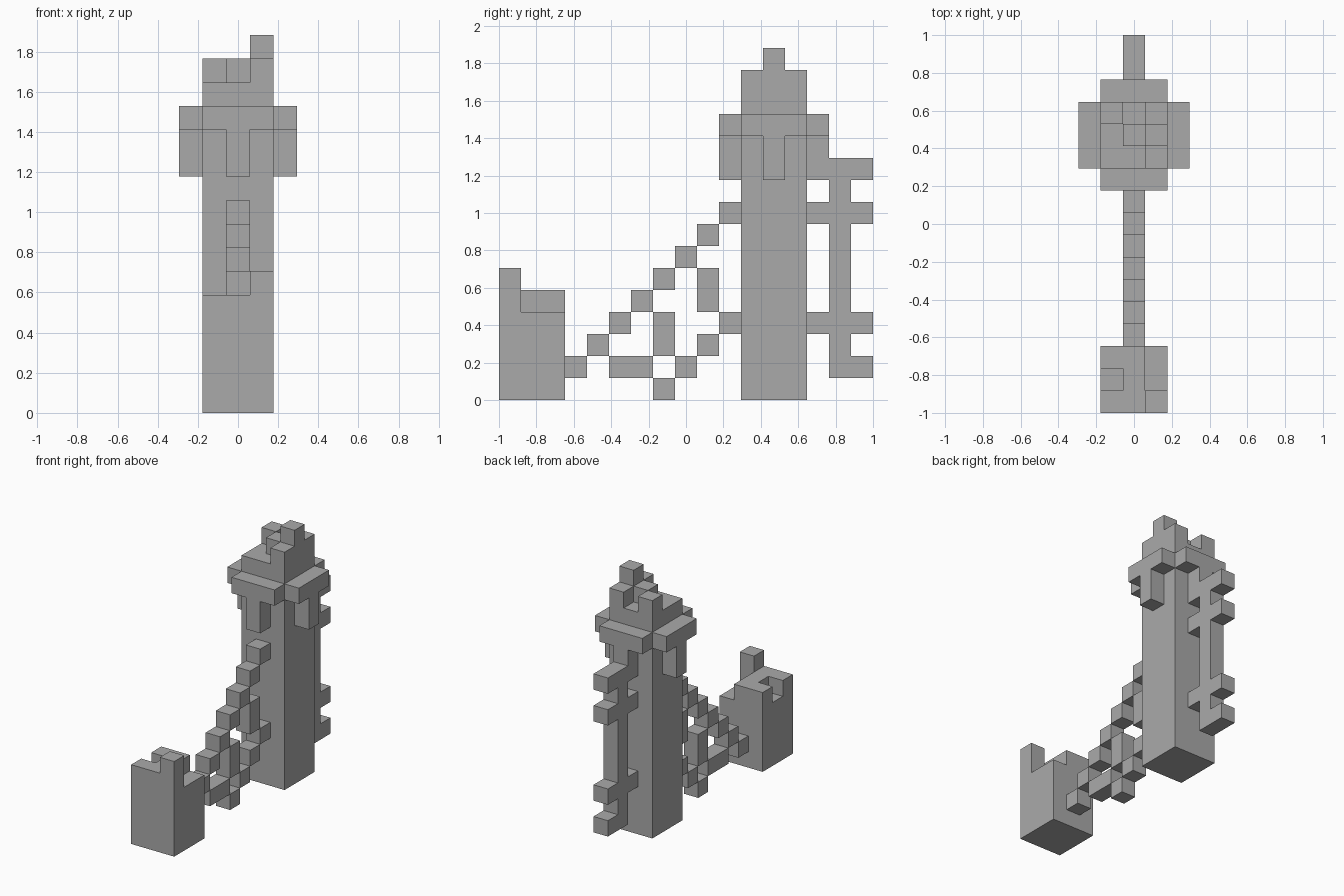
import bpy
import bmesh
from mathutils import Matrix, Vector

U = 2 / 17  # edge length of one block

old = bpy.data.objects.get("Cube")
if old:
    bpy.data.objects.remove(old, do_unlink=True)

stone = bpy.data.materials.new("grey_stone")
stone.use_nodes = True
GREY = (0.4, 0.4, 0.4, 1)
stone.diffuse_color = GREY
stone.node_tree.nodes["Principled BSDF"].inputs["Base Color"].default_value = GREY


def span(x, y, z):
    """Box from inclusive block ranges; a single number means one block."""
    return [r if isinstance(r, tuple) else (r, r) for r in (x, y, z)]


def build(name, boxes):
    """One object made of boxes; x is counted from the middle, y from the front, z from the ground."""
    bm = bmesh.new()
    for box in boxes:
        size = Vector([b - a + 1 for a, b in box]) * U
        mid = Vector([(a + b) / 2 for a, b in box])
        centre = Vector((mid.x, mid.y - 8, mid.z + 0.5)) * U
        bmesh.ops.create_cube(bm, size=1, matrix=Matrix.Translation(centre) @ Matrix.Diagonal(size).to_4x4())
    mesh = bpy.data.meshes.new(name)
    bm.to_mesh(mesh)
    bm.free()
    mesh.materials.append(stone)
    obj = bpy.data.objects.new(name, mesh)
    bpy.context.collection.objects.link(obj)


WIDE = (-1, 1)

# Small ruined front tower: solid body, uneven broken top
build("front_tower", [span(WIDE, (0, 2), (0, 3))])
build("front_tower_broken_top", [
    span((-1, 0), 0, 4),
    span(1, 0, (4, 5)),
    span(0, 1, 4),
    span((-1, 0), 2, 4),
])

# Main tower shaft
build("main_tower", [span(WIDE, (11, 13), (0, 13))])

# Ledges with a central bracket on all four sides
for side, y in (("front", 10), ("back", 14)):
    build(side + "_ledge", [span(WIDE, y, 12), span(0, y, (10, 11))])
for side, x in (("left", 2), ("right", -2)):
    build(side + "_ledge", [span(x, (11, 13), 12), span(x, 12, (10, 11))])

# Broken crown on the main tower
build("main_tower_crown", [
    span(1, (11, 13), 14),
    span(1, 12, 15),
    span(0, 12, 14),
    span(-1, 13, 14),
])

# Diagonal stair of blocks rising from the front tower to the main tower
build("upper_stair", [span(0, 3 + i, 1 + i) for i in range(8)])

# Lower sagging run of blocks
build("lower_run", [span(0, (5, 6), 1), span(0, 7, 0)]
      + [span(0, 8 + i, 1 + i) for i in range(3)])

# Hanging posts between the two runs
build("hanging_posts", [span(0, 7, (2, 3)), span(0, 9, (4, 5))])

# Rear post with struts and pegs
build("rear_post", [span(0, 15, (1, 10))])
build("rear_struts", [span(0, 14, z) for z in (3, 8)])
build("rear_pegs", [span(0, 16, z) for z in (1, 3, 8, 10)])
